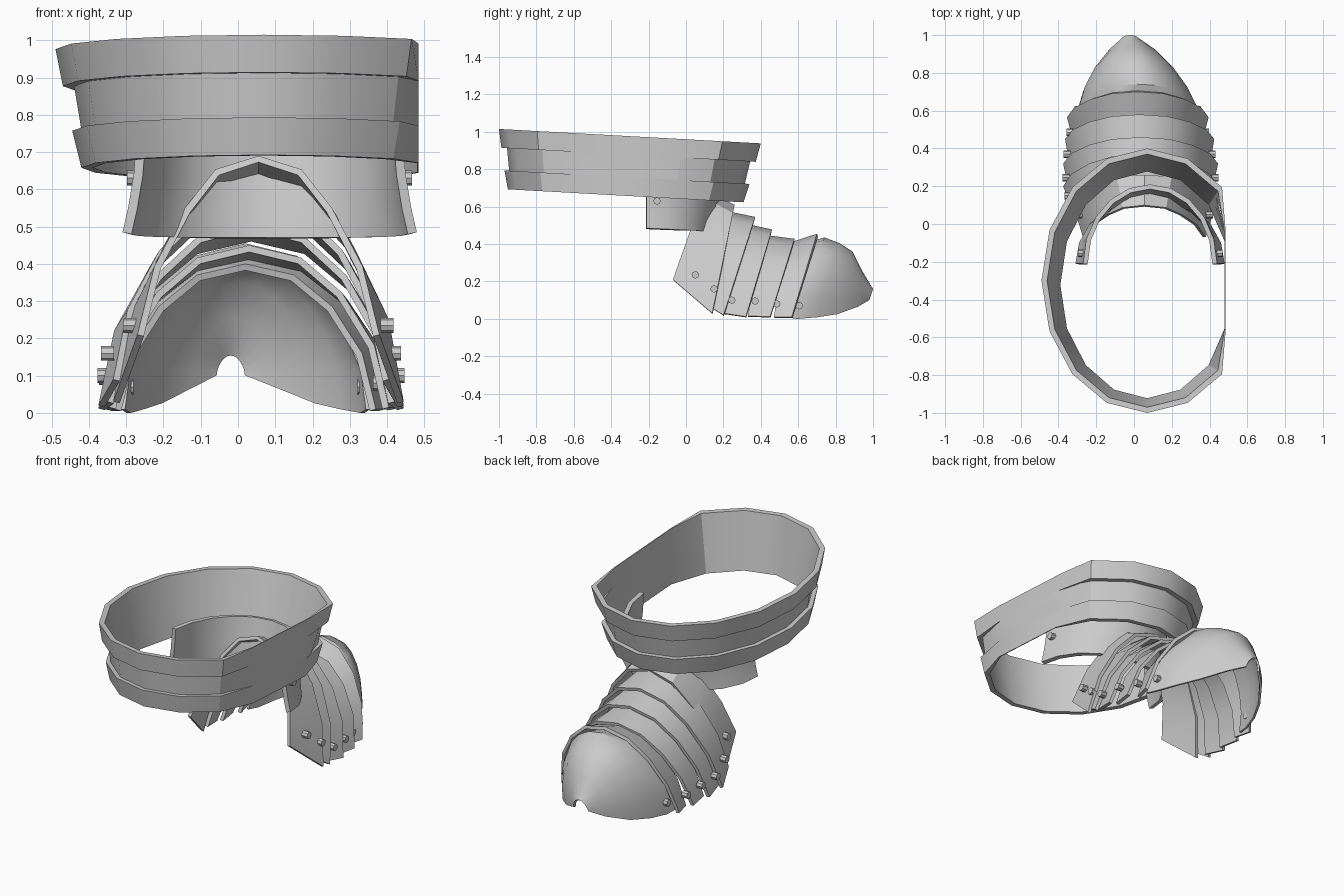
import bpy, bmesh
from math import sin, cos, pi, radians
from mathutils import Matrix

cube = bpy.data.objects.get("Cube")
if cube:
    bpy.data.objects.remove(cube, do_unlink=True)

steel = bpy.data.materials.new("plain_steel_grey")
steel.use_nodes = True
GREY = (0.6, 0.6, 0.6, 1)
steel.diffuse_color = GREY
steel.node_tree.nodes["Principled BSDF"].inputs["Base Color"].default_value = GREY


def finish(name, bm, thickness=0):
    """Turn a bmesh into an object, thicken it inward and smooth it."""
    mesh = bpy.data.meshes.new(name)
    bm.to_mesh(mesh)
    bm.free()
    obj = bpy.data.objects.new(name, mesh)
    bpy.context.collection.objects.link(obj)
    mesh.materials.append(steel)
    bpy.ops.object.select_all(action='DESELECT')
    obj.select_set(True)
    bpy.context.view_layer.objects.active = obj
    if thickness:
        mod = obj.modifiers.new("thickness", 'SOLIDIFY')
        mod.thickness = thickness
        mod.offset = -1
        mod.use_even_offset = True
        bpy.ops.object.modifier_apply(modifier=mod.name)
    bpy.ops.object.shade_smooth_by_angle(angle=radians(32))
    return obj


def loft(sections, closed=False):
    """Skin quads between rows of points."""
    bm = bmesh.new()
    rows = [[bm.verts.new(p) for p in s] for s in sections]
    if closed:
        rows = [r + r[:1] for r in rows] + [rows[0] + rows[0][:1]]
    for a, b in zip(rows, rows[1:]):
        for i in range(len(a) - 1):
            bm.faces.new((a[i], a[i + 1], b[i + 1], b[i]))
    return bm


def arch(cx, half, base_y, base_z, crest_y, crest_z, pinch=0.06, n=8):
    """Leaning arch from the -x foot over the crest to the +x foot."""
    pts = []
    for i in range(n + 1):
        t = -pi / 2 + pi * i / n
        v = cos(t)
        u = sin(t) * (1 - pinch * sin(2 * t) ** 2)
        pts.append((cx + half * u, base_y + (crest_y - base_y) * v,
                    base_z + (crest_z - base_z) * v))
    return pts


def rivet(name, x, y, z):
    bm = bmesh.new()
    bmesh.ops.create_cone(bm, cap_ends=True, segments=8, radius1=0.02, radius2=0.02,
                          depth=0.035,
                          matrix=Matrix.Translation((x, y, z)) @ Matrix.Rotation(pi / 2, 4, 'Y'))
    finish(name, bm)


def rivet_pair(name, cx, half, y, z):
    for side, s in (("right", -1), ("left", 1)):
        rivet(f"{name}_{side}", cx + s * half, y, z)


# Large banded ring, flattened on its +x side: (inset, height, flat limit)
OUT, INN = 0.485, 0.48
profile = [(0, 0, OUT), (0.02, -0.10, OUT), (0.05, -0.10, OUT), (0.07, -0.22, OUT),
           (0.045, -0.22, OUT), (0.07, -0.32, OUT), (0.10, -0.32, INN), (0.03, 0, INN)]
ring = []
for k in range(16):
    a = 2 * pi * k / 16
    row = []
    for inset, h, limit in profile:
        y = -0.3 + (0.7 - inset) * sin(a) + 0.07 * h
        x = min(0.07 + (0.56 - inset) * cos(a), limit)
        row.append((x, y, 1.015 - 0.055 * (y + 1) + h))
    ring.append(row)
bm = loft(ring, closed=True)
bmesh.ops.remove_doubles(bm, verts=bm.verts, dist=0.0005)
bmesh.ops.recalc_face_normals(bm, faces=bm.faces)
finish("upper_ring", bm)

# Half-round collar under the ring, flaring at the bottom
rows = []
for z, rx, ry in ((0.77, 0.355, 0.42), (0.64, 0.365, 0.39), (0.55, 0.38, 0.37), (0.485, 0.395, 0.36)):
    rows.append([(0.085 - rx * cos(pi * i / 10), -0.21 + ry * sin(pi * i / 10),
                  z - 0.05 * ry * sin(pi * i / 10)) for i in range(11)])
finish("collar", loft(rows), 0.025)
rivet_pair("collar_rivet", 0.085, 0.365, -0.155, 0.63)

# Overlapping plates: centre, front arch, back arch, rivet (half, y, z)
plates = [
    (0.055, (0.325, -0.07, 0.21, 0.10, 0.69, 0.14), (0.39, 0.14, 0.03, 0.26, 0.61), (0.345, 0.05, 0.235)),
    (0.035, (0.37, 0.09, 0.09, 0.20, 0.58), (0.41, 0.20, 0.02, 0.37, 0.545), (0.385, 0.15, 0.16)),
    (0.035, (0.385, 0.20, 0.03, 0.31, 0.51), (0.41, 0.32, 0.012, 0.46, 0.478), (0.395, 0.245, 0.10)),
    (0.03, (0.375, 0.33, 0.015, 0.41, 0.45), (0.395, 0.45, 0.012, 0.58, 0.428), (0.385, 0.37, 0.095)),
    (0.02, (0.35, 0.47, 0.01, 0.53, 0.40), (0.375, 0.565, 0.01, 0.70, 0.455), (0.36, 0.485, 0.08)),
]
for i, (cx, front, back, pin) in enumerate(plates, 1):
    finish(f"plate_{i}", loft([arch(cx, *front), arch(cx, *back)]), 0.018)
    rivet_pair(f"plate_{i}_rivet", cx, *pin)

# Tapering end cap with an open, notched tip
cap = [
    (0.02, 0.335, 0.53, 0.01, 0.65, 0.41),
    (0.02, 0.32, 0.60, 0.0, 0.74, 0.435),
    (0.01, 0.28, 0.70, 0.008, 0.82, 0.405),
    (0.0, 0.215, 0.81, 0.025, 0.89, 0.36),
    (-0.01, 0.125, 0.92, 0.065, 0.94, 0.26),
    (-0.02, 0.045, 0.98, 0.10, 1.0, 0.16),
]
finish("end_cap", loft([arch(*s, pinch=0.03, n=12) for s in cap]), 0.012)
rivet_pair("end_cap_rivet", 0.02, 0.318, 0.605, 0.07)
